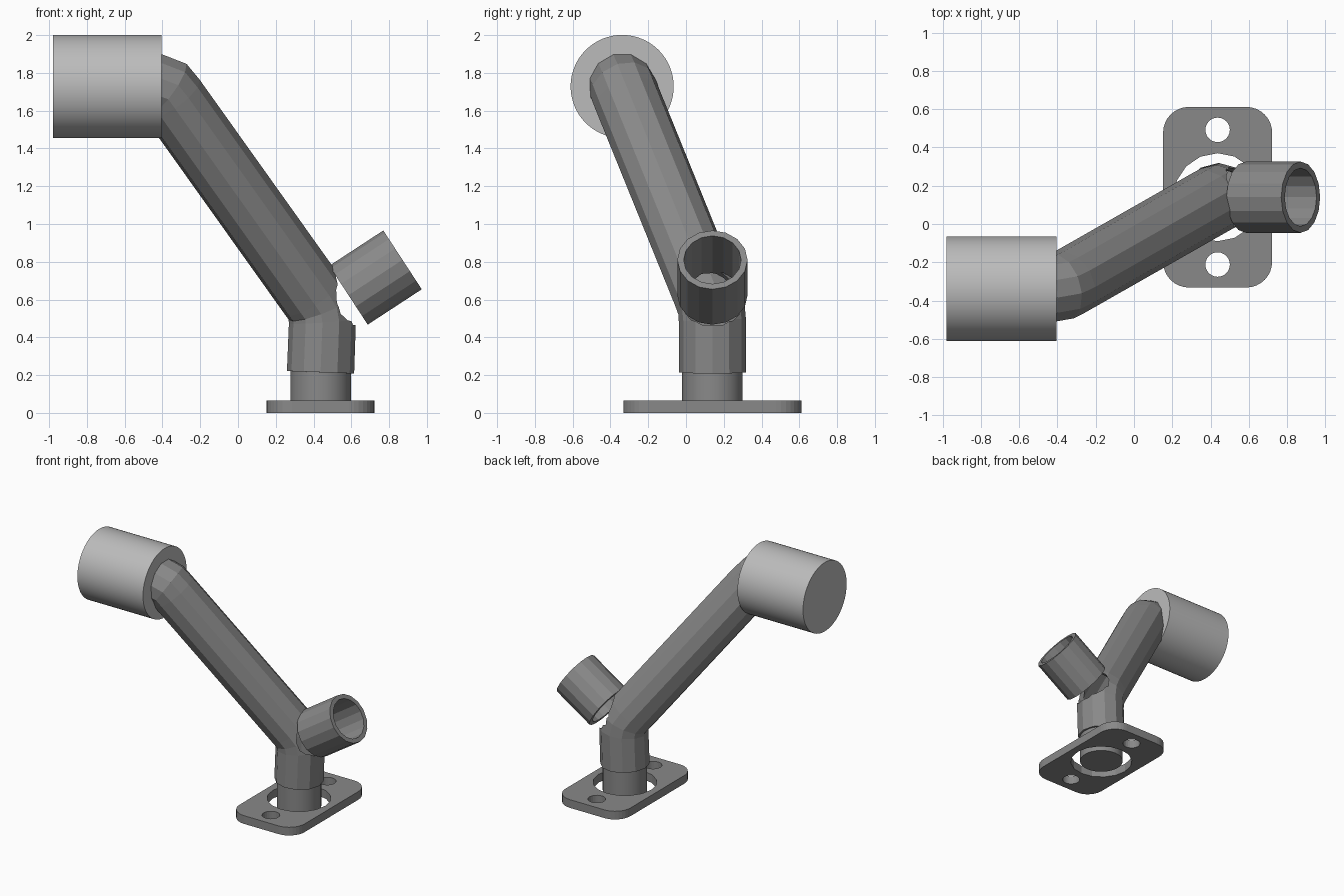
import bpy, bmesh, math
from mathutils import Vector, Quaternion

if "Cube" in bpy.data.objects:
    bpy.data.objects.remove(bpy.data.objects["Cube"])

Z = Vector((0, 0, 1))


def material(name, value):
    m = bpy.data.materials.new(name)
    m.diffuse_color = (value, value, value, 1)
    m.use_nodes = True
    m.node_tree.nodes["Principled BSDF"].inputs["Base Color"].default_value = m.diffuse_color
    return m


DARK = material("dark_grey", 0.25)
LIGHT = material("light_grey", 0.5)


def add_object(name, bm, mat=DARK):
    mesh = bpy.data.meshes.new(name)
    bm.to_mesh(mesh)
    bm.free()
    mesh.materials.append(mat)
    ob = bpy.data.objects.new(name, mesh)
    bpy.context.collection.objects.link(ob)
    return ob


def smooth(ob, angle=20):
    bpy.ops.object.select_all(action='DESELECT')
    ob.select_set(True)
    bpy.context.view_layer.objects.active = ob
    bpy.ops.object.shade_smooth_by_angle(angle=math.radians(angle))


def cylinder(name, start, end, radius, sides, mat=DARK):
    a, b = Vector(start), Vector(end)
    bm = bmesh.new()
    bmesh.ops.create_cone(bm, cap_ends=True, segments=sides, radius1=radius,
                          radius2=radius, depth=(b - a).length)
    ob = add_object(name, bm, mat)
    ob.location = (a + b) / 2
    ob.rotation_mode = 'QUATERNION'
    ob.rotation_quaternion = Z.rotation_difference(b - a)
    return ob


def tube(name, path, radius, sides, wall):
    # Sweep a ring along the path, then give it wall thickness
    pts = [Vector(p) for p in path]
    bm = bmesh.new()
    rings, q, last = [], Quaternion(), Z
    for i, p in enumerate(pts):
        t = Vector()
        if i > 0:
            t += (p - pts[i - 1]).normalized()
        if i < len(pts) - 1:
            t += (pts[i + 1] - p).normalized()
        q = last.rotation_difference(t) @ q
        last = t
        rings.append([bm.verts.new(p + q @ Vector((radius * math.cos(k), radius * math.sin(k), 0)))
                      for k in (2 * math.pi * j / sides for j in range(sides))])
    for r, s in zip(rings, rings[1:]):
        for j in range(sides):
            k = (j + 1) % sides
            bm.faces.new((r[j], r[k], s[k], s[j]))
    ob = add_object(name, bm)
    mod = ob.modifiers.new("wall", 'SOLIDIFY')
    mod.thickness, mod.offset = wall, -1
    return ob


def cut(ob, cutter):
    cutter.hide_render = True
    cutter.display_type = 'WIRE'
    mod = ob.modifiers.new("hole", 'BOOLEAN')
    mod.operation, mod.solver, mod.object = 'DIFFERENCE', 'EXACT', cutter


PX, PY = 0.437, 0.14

# Mounting plate with rounded corners, centre opening and two bolt holes
bm = bmesh.new()
bmesh.ops.create_cube(bm, size=1)
bmesh.ops.scale(bm, vec=(0.57, 0.944, 0.065), verts=bm.verts)
upright = [e for e in bm.edges if abs(e.verts[0].co.z - e.verts[1].co.z) > 0.01]
bmesh.ops.bevel(bm, geom=upright, offset=0.135, segments=8, profile=0.5, affect='EDGES')
plate = add_object("mounting_plate", bm)
plate.location = (PX, PY, 0.0325)
for label, dy, r, n in (("centre", 0, 0.23, 16), ("back_bolt", 0.352, 0.064, 24),
                        ("front_bolt", -0.352, 0.064, 24)):
    cut(plate, cylinder(label + "_cutter", (PX, PY + dy, -0.1), (PX, PY + dy, 0.2), r, n))

# Spigot rising through the plate
smooth(cylinder("base_spigot", (PX, PY, 0.005), (PX, PY, 0.24), 0.16, 32))

# Main bent pipe, from the spigot up to the end cap
pipe = tube("main_pipe", [(PX, PY, 0.215), (0.447, PY, 0.485), (0.435, 0.134, 0.555),
                          (0.395, 0.112, 0.62), (-0.35, -0.312, 1.665),
                          (-0.383, -0.33, 1.712), (-0.43, -0.338, 1.728),
                          (-0.50, -0.338, 1.728)], 0.178, 12, 0.028)

# Side branch, a short open tube, and its opening in the main pipe
start = Vector((0.585, PY, 0.623))
end = Vector((0.871, PY, 0.81))
axis = (end - start).normalized()
tube("side_branch", [start, end], 0.186, 16, 0.034)
cut(pipe, cylinder("branch_cutter", start - axis * 0.17, end, 0.155, 16))

# Large round end cap
smooth(cylinder("end_cap", (-0.98, -0.338, 1.728), (-0.405, -0.338, 1.728), 0.273, 64, LIGHT))
